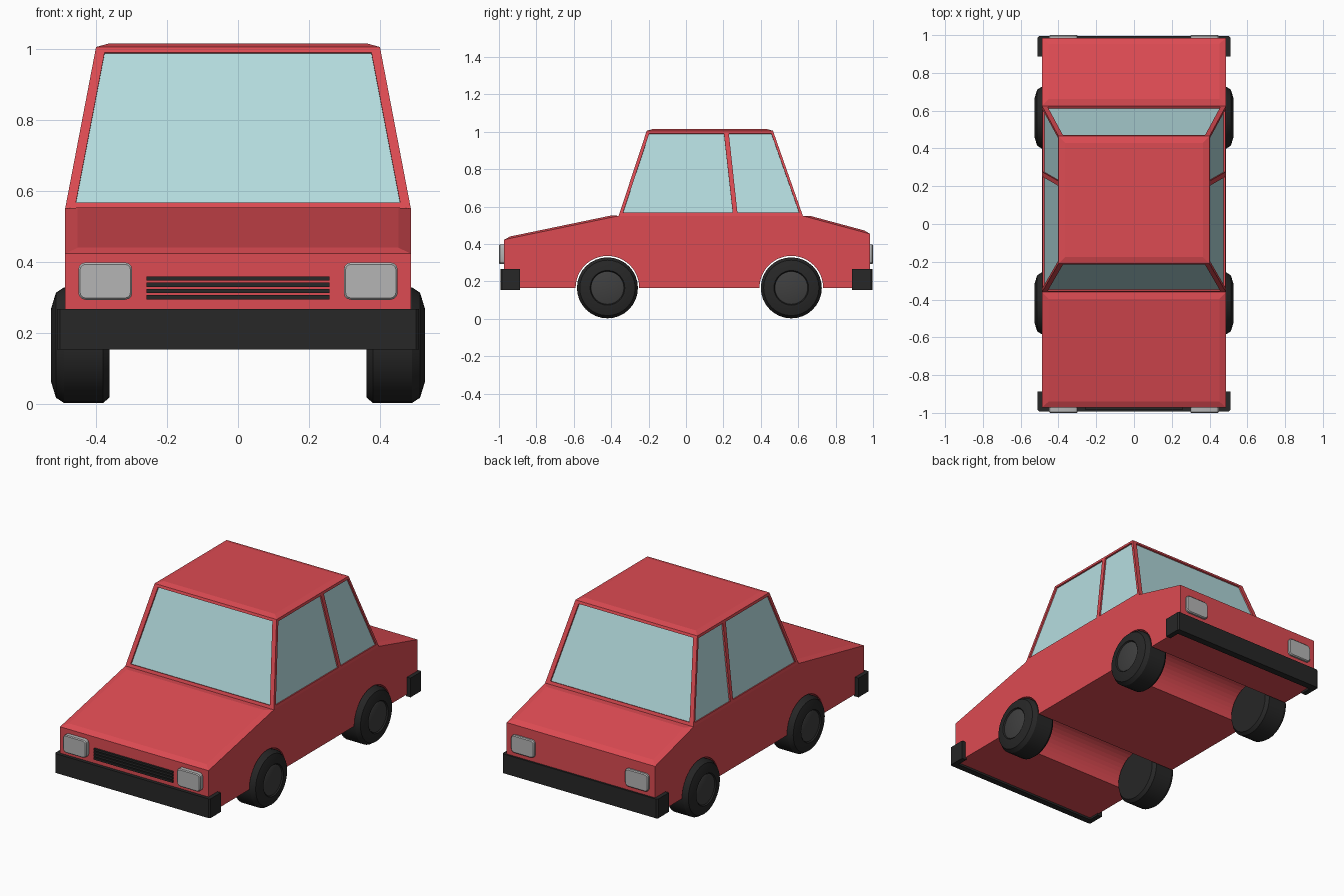
import bpy, bmesh, math
from mathutils import Vector, Matrix

if "Cube" in bpy.data.objects:
    bpy.data.objects.remove(bpy.data.objects["Cube"])


def material(name, r, g, b):
    m = bpy.data.materials.new(name)
    m.diffuse_color = (r, g, b, 1)
    m.use_nodes = True
    m.node_tree.nodes["Principled BSDF"].inputs["Base Color"].default_value = m.diffuse_color
    return m


RED = material("red_paint", 0.72, 0.07, 0.085)
BLACK = material("black_plastic", 0.02, 0.02, 0.02)
HUB = material("dark_hub", 0.05, 0.05, 0.05)
GLASS = material("pale_glass", 0.46, 0.72, 0.74)
LAMP = material("lamp_grey", 0.46, 0.46, 0.46)


def finish(bm, name, mat=None, smooth=False):
    bmesh.ops.recalc_face_normals(bm, faces=bm.faces[:])
    me = bpy.data.meshes.new(name)
    bm.to_mesh(me)
    bm.free()
    ob = bpy.data.objects.new(name, me)
    bpy.context.collection.objects.link(ob)
    if mat:
        me.materials.append(mat)
    if smooth:
        bpy.ops.object.select_all(action='DESELECT')
        ob.select_set(True)
        bpy.context.view_layer.objects.active = ob
        bpy.ops.object.shade_smooth_by_angle(angle=math.radians(25))
    return ob


def add_box(bm, x0, x1, y0, y1, z0, z1):
    m = Matrix.Translation(((x0 + x1) / 2, (y0 + y1) / 2, (z0 + z1) / 2))
    m = m @ Matrix.Diagonal((x1 - x0, y1 - y0, z1 - z0, 1))
    return bmesh.ops.create_cube(bm, size=1, matrix=m)['verts']


def add_prism(bm, pts, offset):
    """Solid between a polygon and its copy moved by offset; returns side faces."""
    a = [bm.verts.new(p) for p in pts]
    b = [bm.verts.new(Vector(p) + offset) for p in pts]
    bm.faces.new(a)
    bm.faces.new(b[::-1])
    n = len(a)
    return [bm.faces.new((a[i], a[(i + 1) % n], b[(i + 1) % n], b[i])) for i in range(n)]


# Body: extruded side profile, cabin extruded up from the deck
BELT, ROOF = 0.55, 1.005
bm = bmesh.new()
profile = [(-0.972, 0.165), (0.985, 0.165), (0.985, 0.453), (0.625, BELT), (-0.36, BELT), (-0.972, 0.423)]
sides = add_prism(bm, [(-0.487, y, z) for y, z in profile], Vector((0.974, 0, 0)))
trunk, deck, hood = sides[2:5]
roof = bmesh.ops.extrude_discrete_faces(bm, faces=[deck])['faces'][0]
for v in roof.verts:
    v.co = (math.copysign(0.40, v.co.x), -0.21 if v.co.y < 0 else 0.465, ROOF)
bmesh.ops.recalc_face_normals(bm, faces=bm.faces[:])
for f in (hood, trunk, roof):
    bmesh.ops.inset_individual(bm, faces=[f], thickness=0.05, depth=0.01)
body = finish(bm, "body", RED)


# Points on the slanted cabin walls
def wall_x(z):
    return 0.487 - (z - BELT) * 0.087 / 0.455


def front_y(z):
    return -0.36 + (z - BELT) * 0.15 / 0.455


def rear_y(z):
    return 0.625 - (z - BELT) * 0.16 / 0.455


LO, HI = 0.567, 0.99
panes = {}
for name, fy in (("windshield", front_y), ("rear_window", rear_y)):
    panes[name] = [(s * (wall_x(z) - 0.027), fy(z), z) for s, z in ((-1, LO), (1, LO), (1, HI), (-1, HI))]
for side, s in (("right", 1), ("left", -1)):
    for name, y in (("front_window", (front_y(LO) + 0.018, 0.25, 0.203, front_y(HI) + 0.018)),
                    ("back_window", (0.275, rear_y(LO) - 0.014, rear_y(HI) - 0.014, 0.229))):
        panes[side + "_" + name] = [(s * wall_x(z), yy, z) for yy, z in zip(y, (LO, LO, HI, HI))]

# Recesses for glass and wheel arches across the full width
WHEELS = {"front": -0.42, "rear": 0.563}
cut = bmesh.new()
for name, pts in panes.items():
    p = [Vector(q) for q in pts]
    n = (p[1] - p[0]).cross(p[3] - p[0]).normalized()
    if n.dot(p[0] - Vector((0, 0.13, 0.6))) < 0:
        n = -n
    add_prism(cut, [q + n * 0.02 for q in p], n * -0.034)
    g = bmesh.new()
    add_prism(g, [q - n * 0.009 for q in p], n * -0.012)
    finish(g, name, GLASS)
for y in WHEELS.values():
    bmesh.ops.create_cone(cut, cap_ends=True, segments=48, radius1=0.17, radius2=0.17, depth=1.2,
                          matrix=Matrix.Translation((0, y, 0.166)) @ Matrix.Rotation(math.pi / 2, 4, 'Y'))
cutter = finish(cut, "body_cutter")
cutter.hide_render = True
cutter.hide_set(True)
mod = body.modifiers.new("openings", 'BOOLEAN')
mod.operation = 'DIFFERENCE'
mod.solver = 'EXACT'
mod.object = cutter


# Wheels: lathed tyre and hub disc
def lathe(name, pts, s, y, mat):
    bm = bmesh.new()
    vs = [bm.verts.new((s * x, y, 0.165 + r)) for x, r in pts]
    es = [bm.edges.new(e) for e in zip(vs, vs[1:])]
    bmesh.ops.spin(bm, geom=vs + es, cent=(0, y, 0.165), axis=(1, 0, 0), angle=2 * math.pi, steps=32)
    bmesh.ops.remove_doubles(bm, verts=bm.verts[:], dist=1e-4)
    finish(bm, name, mat, True)


TYRE = [(0.362, 0), (0.362, 0.147), (0.38, 0.163), (0.49, 0.163), (0.513, 0.148),
        (0.527, 0.102), (0.527, 0.093), (0.519, 0.088), (0.519, 0)]
DISC = [(0.515, 0), (0.515, 0.087), (0.521, 0.087), (0.524, 0.08), (0.524, 0)]
for side, s in (("right", 1), ("left", -1)):
    for end, y in WHEELS.items():
        lathe(f"{end}_{side}_tyre", TYRE, s, y, BLACK)
        lathe(f"{end}_{side}_hub", DISC, s, y, HUB)

# Bumpers: a bar with wrapped ends
for end, s, face in (("front", -1, 0.992), ("rear", 1, 0.996)):
    bm = bmesh.new()
    pts = [(-0.51, 0.888), (-0.51, face - 0.008), (-0.502, face), (0.502, face), (0.51, face - 0.008),
           (0.51, 0.888), (0.48, 0.888), (0.48, 0.955), (-0.48, 0.955), (-0.48, 0.888)]
    add_prism(bm, [(x, s * y, 0.153) for x, y in pts], Vector((0, 0, 0.114)))
    finish(bm, end + "_bumper", BLACK)

# Lamps: rounded rectangles, front ones standing proud
for side, s in (("right", 1), ("left", -1)):
    for name, y0, y1 in (("headlight", -1.0, -0.95), ("taillight", 0.95, 1.0)):
        bm = bmesh.new()
        xa, xb = sorted((s * 0.298, s * 0.45))
        add_box(bm, xa, xb, y0, y1, 0.293, 0.398)
        edges = [e for e in bm.edges if abs(e.verts[0].co.y - e.verts[1].co.y) > 0.01]
        bmesh.ops.bevel(bm, geom=edges, offset=0.02, segments=3, profile=0.5, affect='EDGES')
        outer = y0 if y0 < 0 else y1
        rim = [e for e in bm.edges if all(abs(v.co.y - outer) < 1e-4 for v in e.verts)]
        bmesh.ops.bevel(bm, geom=rim, offset=0.005, segments=1, affect='EDGES')
        finish(bm, f"{side}_{name}", LAMP, True)

# Grille: four thin slats
bm = bmesh.new()
for i in range(4):
    z = 0.300 + i * 0.0177
    add_box(bm, -0.258, 0.258, -0.984, -0.95, z - 0.006, z + 0.006)
finish(bm, "grille", BLACK)
